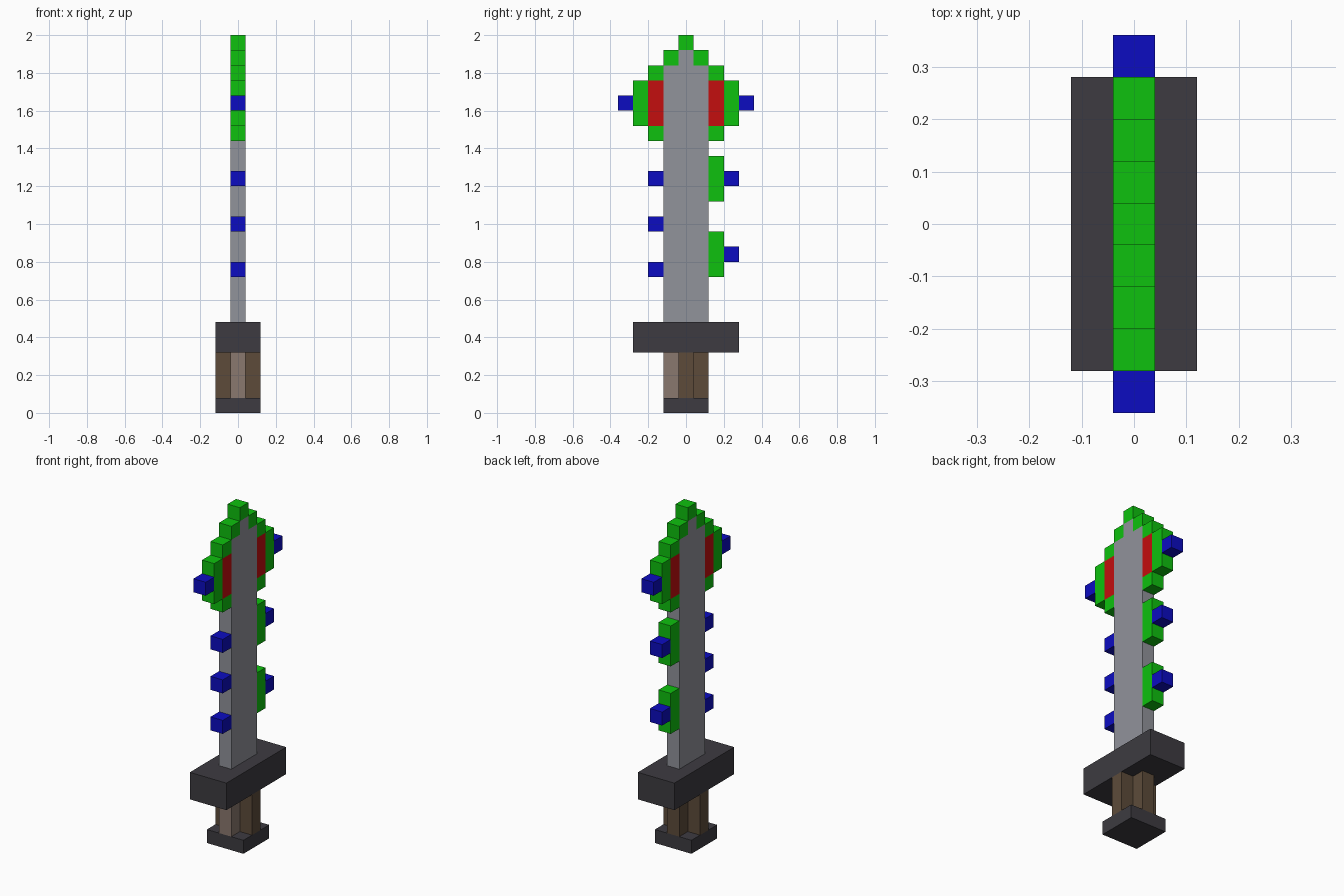
import bpy
import bmesh

if "Cube" in bpy.data.objects:
    bpy.data.objects.remove(bpy.data.objects["Cube"], do_unlink=True)

U = 0.08  # one block


def material(name, rgb):
    """Flat material from 8-bit sRGB, converted to linear."""
    lin = [(c / 255 / 12.92) if c <= 10 else ((c / 255 + 0.055) / 1.055) ** 2.4 for c in rgb]
    m = bpy.data.materials.new(name)
    m.use_nodes = True
    m.diffuse_color = (*lin, 1)
    bsdf = m.node_tree.nodes["Principled BSDF"]
    bsdf.inputs["Base Color"].default_value = (*lin, 1)
    bsdf.inputs["Roughness"].default_value = 0.8
    return m


STEEL = material("steel grey", (145, 147, 155))
DARK = material("dark iron", (61, 59, 65))
WOOD = material("brown wood", (93, 75, 58))
PALE = material("pale wood", (138, 120, 110))
GREEN = material("leaf green", (14, 193, 14))
RED = material("ruby red", (196, 14, 14))
BLUE = material("deep blue", (12, 12, 193))


def prism(name, outline, lo, hi, axis, mat):
    """Extrude an outline (in blocks) from lo to hi along x or z."""
    bm = bmesh.new()
    if axis == "x":
        verts = [bm.verts.new((lo * U, a * U, b * U)) for a, b in outline]
        shift = ((hi - lo) * U, 0, 0)
    else:
        verts = [bm.verts.new((a * U, b * U, lo * U)) for a, b in outline]
        shift = (0, 0, (hi - lo) * U)
    res = bmesh.ops.extrude_face_region(bm, geom=[bm.faces.new(verts)], use_keep_orig=True)
    bmesh.ops.translate(bm, vec=shift, verts=[v for v in res["geom"] if isinstance(v, bmesh.types.BMVert)])
    bmesh.ops.recalc_face_normals(bm, faces=bm.faces)
    mesh = bpy.data.meshes.new(name)
    bm.to_mesh(mesh)
    bm.free()
    mesh.materials.append(mat)
    obj = bpy.data.objects.new(name, mesh)
    bpy.context.collection.objects.link(obj)
    return obj


def box(name, half_x, y0, y1, z0, z1, mat):
    outline = [(y0, z0), (y1, z0), (y1, z1), (y0, z1)]
    return prism(name, outline, -half_x, half_x, "x", mat)


# Handle: pommel, cross-shaped grip with a pale front rib, guard
box("pommel", 1.5, -1.5, 1.5, 0, 1, DARK)
grip = [(-1.5, -0.5), (1.5, -0.5), (1.5, 0.5), (0.5, 0.5),
        (0.5, 1.5), (-0.5, 1.5), (-0.5, 0.5), (-1.5, 0.5)]
prism("grip", grip, 1, 4, "z", WOOD)
box("grip_front_rib", 0.5, -1.5, -0.5, 1, 4, PALE)
box("guard", 1.5, -3.5, 3.5, 4, 6, DARK)

# Blade with a stepped point
blade = [(-1.5, 6), (1.5, 6), (1.5, 23), (0.5, 23), (0.5, 24),
         (-0.5, 24), (-0.5, 23), (-1.5, 23)]
prism("blade", blade, -0.5, 0.5, "x", STEEL)
box("blade_tip", 0.5, -0.5, 0.5, 24, 25, GREEN)

# Mirrored head: leaf border, red inlay and blue stud on each side
leaf = [(0.5, 23), (1.5, 23), (1.5, 22), (2.5, 22), (2.5, 19), (1.5, 19),
        (1.5, 18), (2.5, 18), (2.5, 19), (3.5, 19), (3.5, 22), (2.5, 22),
        (2.5, 23), (1.5, 23), (1.5, 24), (0.5, 24)]
head = [("leaf_upper", 0.5, 1.5, 23, 24, GREEN),
        ("leaf_shoulder", 1.5, 2.5, 22, 23, GREEN),
        ("leaf_outer", 2.5, 3.5, 19, 22, GREEN),
        ("leaf_lower", 1.5, 2.5, 18, 19, GREEN),
        ("red_inlay", 1.5, 2.5, 19, 22, RED),
        ("head_stud", 3.5, 4.5, 20, 21, BLUE)]
for name, y0, y1, z0, z1, mat in head:
    box("back_" + name, 0.5, y0, y1, z0, z1, mat)
    box("front_" + name, 0.5, -y1, -y0, z0, z1, mat)

# Studs along the front edge
for i, z in enumerate((9, 12, 15)):
    box(f"front_stud_{i + 1}", 0.5, -2.5, -1.5, z, z + 1, BLUE)

# Leaves with studs along the back edge
for i, (z, stud) in enumerate(((9, 10), (14, 15))):
    box(f"back_leaf_{i + 1}", 0.5, 1.5, 2.5, z, z + 3, GREEN)
    box(f"back_leaf_stud_{i + 1}", 0.5, 2.5, 3.5, stud, stud + 1, BLUE)
